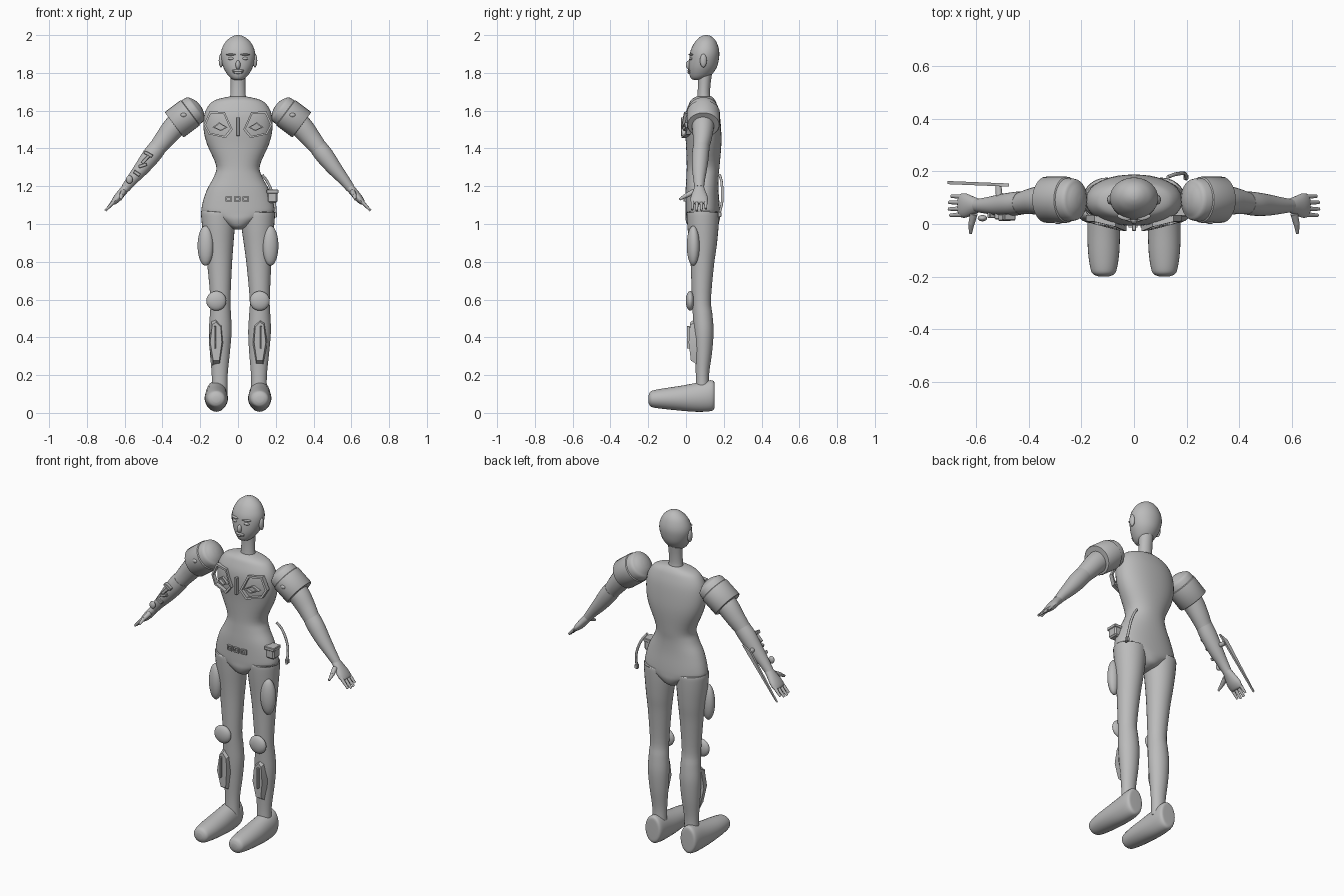
import bpy, bmesh, math
from mathutils import Vector, Matrix

mat = bpy.data.materials.new("plain_grey")
mat.diffuse_color = (0.5, 0.5, 0.5, 1)
X, Y, Z = Vector((1, 0, 0)), Vector((0, 1, 0)), Vector((0, 0, 1))


def finish(name, bm, angle=40):
    bmesh.ops.recalc_face_normals(bm, faces=bm.faces)
    me = bpy.data.meshes.new(name)
    bm.to_mesh(me)
    bm.free()
    ob = bpy.data.objects.new(name, me)
    bpy.context.collection.objects.link(ob)
    me.materials.append(mat)
    bpy.ops.object.select_all(action='DESELECT')
    ob.select_set(True)
    bpy.context.view_layer.objects.active = ob
    bpy.ops.object.shade_smooth_by_angle(angle=math.radians(angle))
    return ob


def loft(name, rings, v=Y, n=28, power=2.0, sub=4):
    """Skin over elliptical rings (x, y, z, half_u, half_v); v is the fixed second axis."""
    R = [Vector(r) for r in rings]
    P = []
    for i in range(len(R) - 1):
        a, b, c, d = R[max(i - 1, 0)], R[i], R[i + 1], R[min(i + 2, len(R) - 1)]
        for k in range(sub):
            t = k / sub
            P.append(0.5 * (2 * b + (c - a) * t + (2 * a - 5 * b + 4 * c - d) * t * t
                            + (3 * b - a - 3 * c + d) * t ** 3))
    P.append(R[-1])
    bm, loops = bmesh.new(), []
    for i, p in enumerate(P):
        tan = Vector(P[min(i + 1, len(P) - 1)][:3]) - Vector(P[max(i - 1, 0)][:3])
        u = v.cross(tan).normalized()
        loop = []
        for k in range(n):
            a = 2 * math.pi * k / n
            c, s = math.cos(a), math.sin(a)
            e = 2 / power
            loop.append(bm.verts.new(Vector(p[:3])
                        + u * p[3] * math.copysign(abs(c) ** e, c)
                        + v * p[4] * math.copysign(abs(s) ** e, s)))
        loops.append(loop)
    for a, b in zip(loops, loops[1:]):
        for k in range(n):
            bm.faces.new((a[k], a[(k + 1) % n], b[(k + 1) % n], b[k]))
    bm.faces.new(loops[0])
    bm.faces.new(loops[-1])
    return finish(name, bm)


def body(name, rows, x=0, **kw):
    """Vertical loft from rows (z, x offset, half width, front y, back y)."""
    return loft(name, [(x + r[1], (r[3] + r[4]) / 2, r[0], r[2], (r[4] - r[3]) / 2) for r in rows], **kw)


def rod(name, a, b, r1, r2, n=10):
    a, b = Vector(a), Vector(b)
    bm = bmesh.new()
    bmesh.ops.create_cone(bm, cap_ends=True, segments=n, radius1=r1, radius2=r2, depth=(b - a).length,
                          matrix=Matrix.Translation((a + b) / 2) @ (b - a).to_track_quat('Z', 'Y').to_matrix().to_4x4())
    return finish(name, bm)


def ball(name, c, r, rot=0):
    bm = bmesh.new()
    bmesh.ops.create_uvsphere(bm, u_segments=20, v_segments=12, radius=1,
                              matrix=Matrix.Translation(c) @ Matrix.Rotation(rot, 4, 'Z') @ Matrix.Diagonal((*r, 1)))
    return finish(name, bm)


def box(name, c, size, rot=0):
    bm = bmesh.new()
    bmesh.ops.create_cube(bm, size=1, matrix=Matrix.Translation(c) @ Matrix.Rotation(rot, 4, 'Y') @ Matrix.Diagonal((*size, 1)))
    bmesh.ops.bevel(bm, geom=bm.edges[:], offset=min(size) * 0.15, segments=1, affect='EDGES')
    return finish(name, bm, 25)


def plate(name, pts, front, depth, hole=0, top=1.0):
    """Extruded (x, z) outline; front(x, z) gives its y; hole leaves a frame; top shrinks the front edge."""
    bm, k = bmesh.new(), len(pts)
    cx, cz = sum(p[0] for p in pts) / k, sum(p[1] for p in pts) / k

    def ring(f, dy):
        q = [(cx + (x - cx) * f, cz + (z - cz) * f) for x, z in pts]
        return [bm.verts.new((x, front(x, z) + dy, z)) for x, z in q]

    def join(a, b):
        for i in range(k):
            bm.faces.new((a[i], a[(i + 1) % k], b[(i + 1) % k], b[i]))
    f0, b0 = ring(top, 0), ring(1, depth)
    join(f0, b0)
    if hole:
        f1, b1 = ring(hole, 0), ring(hole, depth)
        join(f0, f1), join(f1, b1), join(b1, b0)
    else:
        bm.faces.new(f0)
        bm.faces.new(b0)
    return finish(name, bm, 25)


# Torso with pelvis, neck and head
body("torso", [(1.675, 0, .045, .055, .135), (1.66, 0, .11, .03, .15), (1.635, 0, .15, .015, .163),
               (1.58, 0, .178, -.003, .178), (1.5, 0, .182, -.006, .186), (1.42, 0, .163, 0, .187),
               (1.31, 0, .116, .004, .178), (1.25, 0, .128, .002, .172), (1.18, 0, .165, -.002, .172),
               (1.1, 0, .19, -.003, .178), (1.055, 0, .185, -.003, .18), (1.02, 0, .11, -.002, .178),
               (.985, 0, .05, .015, .16), (.97, 0, .02, .05, .12)], power=2.2, n=40)
body("neck", [(1.64, 0, .05, .055, .14), (1.68, 0, .041, .06, .128), (1.74, 0, .039, .063, .13), (1.81, 0, .042, .06, .14)])
body("head", [(1.763, 0, .018, .04, .085), (1.77, 0, .035, .028, .105), (1.79, 0, .055, .019, .135), (1.83, 0, .078, .014, .163),
              (1.88, 0, .091, .018, .175), (1.92, 0, .088, .025, .175), (1.96, 0, .069, .045, .163),
              (1.985, 0, .043, .068, .145), (1.997, 0, .02, .088, .125), (2.0, 0, .004, .103, .11)], n=32)
ball("nose", (0, .016, 1.842), (.013, .017, .024))
ball("upper_lip", (0, .016, 1.812), (.032, .009, .007))
ball("lower_lip", (0, .017, 1.802), (.026, .009, .007))

# Chest centre bar and belt buckles
box("chest_bar", (0, -.014, 1.515), (.016, .024, .1))
for i in (-1, 0, 1):
    plate("belt_buckle", [(.046 * i - .004 + a * .017, 1.132 + b * .014) for a, b in ((-1, -1), (1, -1), (1, 1), (-1, 1))],
          lambda x, z: -.014 + 1.2 * x * x, .02, hole=.55)

for s in (-1, 1):
    # Face details
    ball("ear", (s * .09, .092, 1.865), (.012, .018, .036))
    ball("eye", (s * .036, .028, 1.876), (.018, .01, .008))
    ball("brow", (s * .038, .026, 1.897), (.026, .011, .005), s * .25)

    # Chest frames and diamonds
    slope = lambda x, z: -.026 + .24 * max(0, abs(x) - .03) - .08 * (1.52 - z)
    plate("chest_frame", [(s * x, z) for x, z in ((.028, 1.5), (.07, 1.592), (.15, 1.597), (.182, 1.525), (.155, 1.475), (.065, 1.455))],
          slope, .024, hole=.84)
    plate("chest_diamond", [(s * x, z) for x, z in ((.055, 1.512), (.1, 1.538), (.135, 1.512), (.09, 1.492))],
          slope, .022, hole=.72)

    # Leg
    body("leg", [(1.062, 0, .088, .008, .172), (1.055, 0, .092, .003, .176), (.98, .001, .086, .008, .172), (.88, .004, .075, .018, .162),
                 (.78, .007, .065, .025, .148), (.6, .011, .053, .032, .132), (.52, .011, .056, .036, .14),
                 (.43, .01, .06, .04, .146), (.32, .008, .053, .046, .138), (.2, .007, .042, .052, .122),
                 (.1, .007, .042, .05, .125)], x=s * .104)
    # Thigh, knee and shin guards
    ball("thigh_pad", (s * .172, .038, .885), (.043, .033, .106), s * .3)
    ball("knee_pad", (s * .115, .022, .593), (.053, .023, .052))
    hexagon = ((.095, .25), (.135, .25), (.155, .37), (.142, .485), (.118, .505), (.085, .47), (.078, .37))
    plate("shin_guard", [(s * x, z) for x, z in hexagon], lambda x, z: .012 + .12 * abs(z - .39), .04, top=.8)
    box("shin_ridge", (s * .122, .012, .4), (.012, .016, .12))
    # Boot
    loft("boot", [(s * .115, y, (lo + hi) / 2, w, (hi - lo) / 2) for y, lo, hi, w in (
        (.151, .045, .14, .028), (.147, .018, .168, .047), (.12, .008, .172, .056), (.05, .006, .158, .06),
        (-.03, .012, .143, .062), (-.11, .02, .131, .059), (-.17, .028, .12, .05), (-.19, .037, .11, .04), (-.199, .055, .09, .02))], v=Z)

    # Shoulder guard: a capped drum around the upper arm
    d = Vector((s * .8, 0, -.6))
    o = Vector((s * .226, .092, 1.609))
    loft("shoulder_dome", [(*(o + d * t), r, r * 1.03) for t, r in
                           ((-.032, .01), (-.027, .035), (-.014, .06), (.006, .078), (.09, .08))])
    loft("shoulder_drum", [(*(o + d * t), r, r * 1.04) for t, r in ((.03, .078), (.035, .084), (.135, .084), (.14, .08))], sub=1)
    ball("shoulder_stud", (s * .288, .008, 1.577), (.016, .008, .011))

    # Arm
    loft("upper_arm", [(s * x, y, z, r, r2) for x, y, z, r, r2 in (
        (.27, .09, 1.575, .06, .06), (.335, .09, 1.515, .06, .058), (.385, .087, 1.455, .053, .05),
        (.425, .08, 1.405, .046, .043), (.445, .078, 1.38, .043, .041))])
    loft("forearm", [(s * x, y, z, r, r2) for x, y, z, r, r2 in (
        (.425, .08, 1.405, .047, .044), (.46, .076, 1.36, .048, .045), (.51, .072, 1.295, .04, .04),
        (.56, .07, 1.235, .03, .031), (.595, .07, 1.19, .024, .025))])
    # Hand, fingers and thumb
    loft("hand", [(s * x, y, z, r, r2) for x, y, z, r, r2 in (
        (.585, .07, 1.2, .022, .024), (.61, .07, 1.172, .022, .034), (.638, .07, 1.138, .021, .046),
        (.658, .07, 1.115, .015, .044), (.664, .07, 1.108, .007, .036))], n=20)
    for y, length in ((.036, .9), (.058, 1), (.081, .98), (.103, .82)):
        a = Vector((s * .648, y, 1.128))
        rod("finger", a, a + Vector((s * .054, (y - .07) * .1, -.058)) * length, .0105, .0065)
    rod("thumb", (s * .607, .04, 1.17), (s * .617, 0, 1.15), .015, .012)
    rod("thumb_tip", (s * .617, .002, 1.151), (s * .62, -.035, 1.13), .012, .006)

# Forearm gadgets and blade on one arm
for x, y, z, w, a in ((-.475, .026, 1.37, .05, .5), (-.49, .024, 1.342, .055, -.8), (-.505, .03, 1.31, .045, -.3),
                      (-.535, .034, 1.268, .04, .6)):
    box("forearm_gadget", (x, y, z), (w, .024, .018), a)
ball("forearm_button", (-.575, .022, 1.235), (.018, .012, .022))
plate("forearm_blade", [(-.475, 1.345), (-.525, 1.325), (-.708, 1.07), (-.7, 1.075)],
      lambda x, z: .142 - .04 * (x + .48), .012)
rod("blade_mount", (-.51, .09, 1.31), (-.515, .15, 1.305), .014, .012)

# Hip pouch and hose
box("hip_pouch", (.182, .065, 1.145), (.056, .06, .066))
box("pouch_flap", (.182, .063, 1.172), (.064, .068, .02))
loft("hip_hose", [(x, y, z, .007, .007) for x, y, z in (
    (.128, .178, 1.26), (.155, .188, 1.225), (.18, .192, 1.17), (.194, .19, 1.11), (.198, .172, 1.035))], n=10)
box("hose_fitting", (.197, .178, 1.05), (.02, .02, .026))
